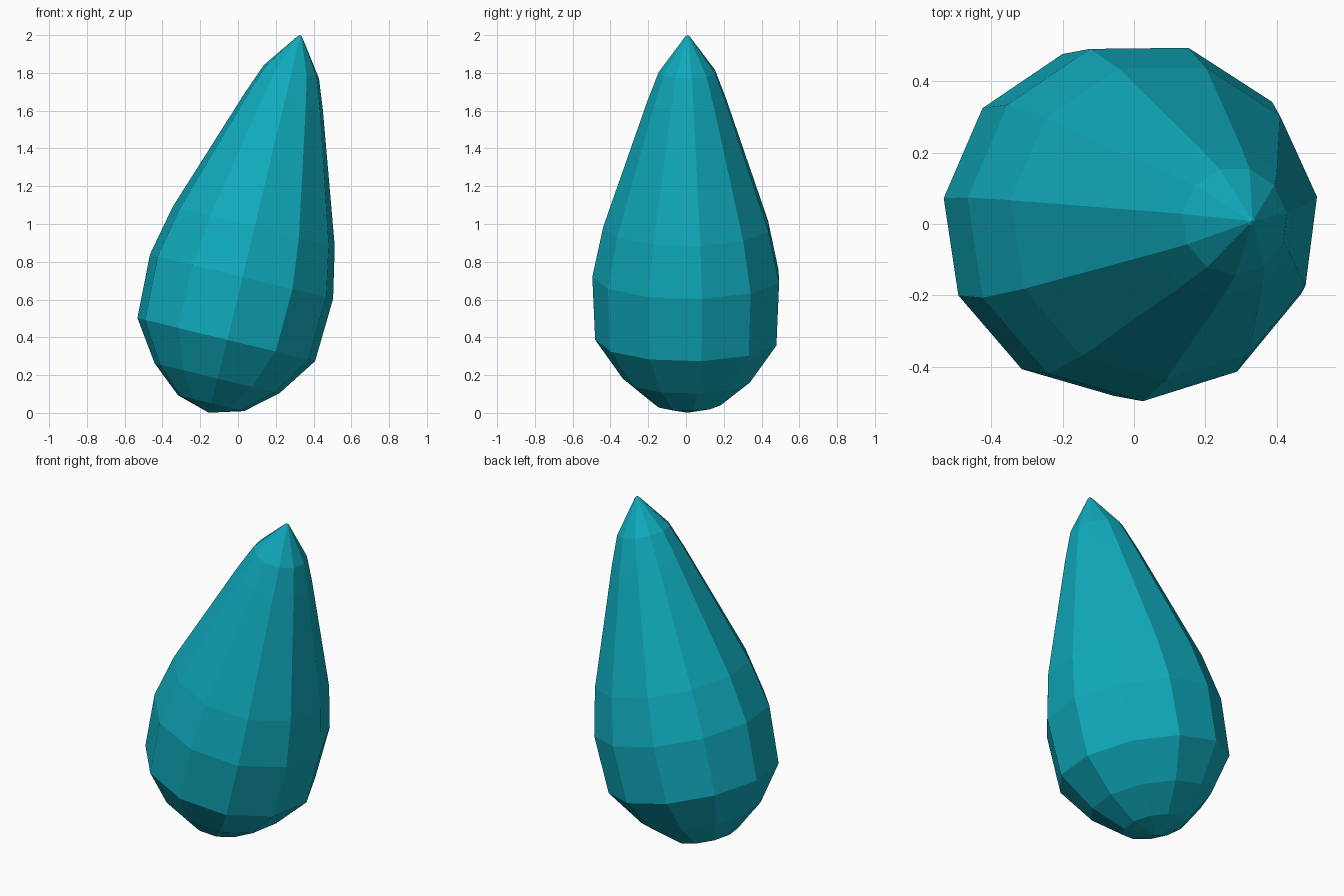
import bpy, bmesh
from math import cos, sin, pi, radians
from mathutils import Vector

if "Cube" in bpy.data.objects:
    bpy.data.objects.remove(bpy.data.objects["Cube"])

SIDES = 11
START = radians(8.8)
TIP = Vector((0.33, 0.008, 2.0))
TILT = radians(13.65)
axis = Vector((sin(TILT), 0, cos(TILT)))
across = Vector((cos(TILT), 0, -sin(TILT)))
side = Vector((0, 1, 0))

# Teardrop profile: (distance below the tip, radius)
BOTTOM = 2.057
PROFILE = [(0.008, 0.012), (0.20, 0.152), (0.36, 0.213), (1.043, 0.446),
           (1.316, 0.504), (1.659, 0.489), (1.870, 0.343), (2.005, 0.182)]

bm = bmesh.new()


def ring(dist, radius):
    centre = TIP - axis * dist
    angles = [START + 2 * pi * i / SIDES for i in range(SIDES)]
    return [bm.verts.new(centre + (across * cos(a) + side * sin(a)) * radius) for a in angles]


rings = [ring(d, r) for d, r in PROFILE]
top = bm.verts.new(TIP)
bottom = bm.verts.new(TIP - axis * BOTTOM)

# Side bands and the two pointed ends
for i in range(SIDES):
    j = (i + 1) % SIDES
    for up, low in zip(rings, rings[1:]):
        bm.faces.new((up[i], low[i], low[j], up[j]))
    bm.faces.new((top, rings[0][i], rings[0][j]))
    bm.faces.new((bottom, rings[-1][j], rings[-1][i]))
bmesh.ops.recalc_face_normals(bm, faces=bm.faces)

mesh = bpy.data.meshes.new("teardrop")
bm.to_mesh(mesh)
bm.free()
drop = bpy.data.objects.new("teardrop", mesh)
bpy.context.collection.objects.link(drop)

# Teal colour
teal = bpy.data.materials.new("teal")
teal.diffuse_color = (0.005, 0.40, 0.50, 1)
teal.use_nodes = True
teal.node_tree.nodes["Principled BSDF"].inputs["Base Color"].default_value = teal.diffuse_color
mesh.materials.append(teal)
